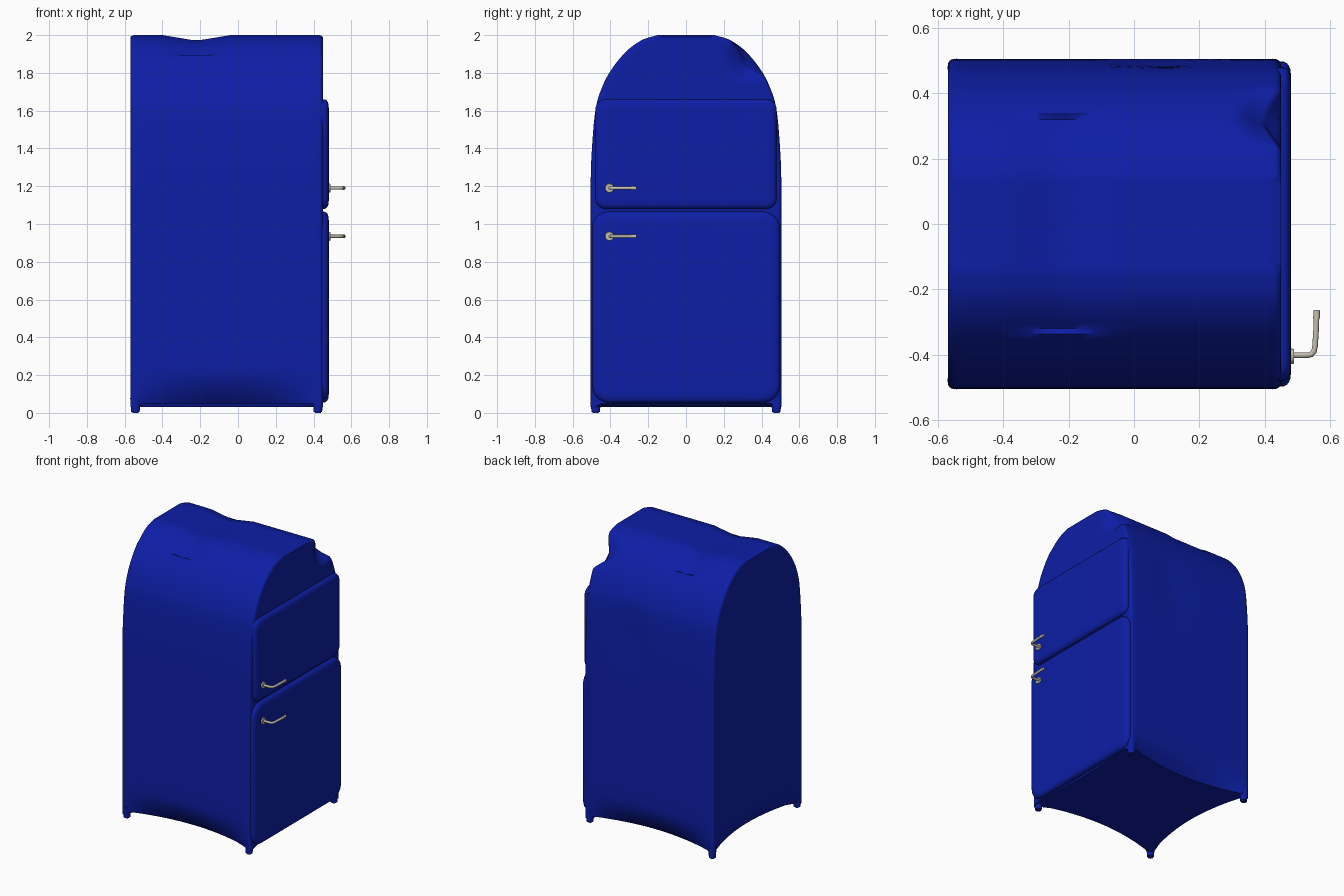
import bpy, bmesh, math
from mathutils import Vector, Matrix

if "Cube" in bpy.data.objects:
    bpy.data.objects.remove(bpy.data.objects["Cube"])

CX, HX = -0.06, 0.51          # body centre and half length along x


def material(name, rgb):
    m = bpy.data.materials.new(name)
    m.diffuse_color = (*rgb, 1)
    m.use_nodes = True
    m.node_tree.nodes["Principled BSDF"].inputs["Base Color"].default_value = m.diffuse_color
    return m


BLUE = material("blue_enamel", (0.004, 0.013, 0.38))
METAL = material("warm_metal", (0.55, 0.52, 0.42))


def add_object(name, bm, mat, angle=40):
    bmesh.ops.recalc_face_normals(bm, faces=bm.faces)
    me = bpy.data.meshes.new(name)
    bm.to_mesh(me)
    bm.free()
    ob = bpy.data.objects.new(name, me)
    bpy.context.collection.objects.link(ob)
    me.materials.append(mat)
    bpy.context.view_layer.objects.active = ob
    ob.select_set(True)
    bpy.ops.object.shade_smooth_by_angle(angle=math.radians(angle))
    ob.select_set(False)
    return ob


def loft(bm, rings):
    """Skin a list of closed vertex rings."""
    for a, b in zip(rings, rings[1:]):
        n = len(a)
        for i in range(n):
            bm.faces.new((a[i], a[(i + 1) % n], b[(i + 1) % n], b[i]))


def rounded_rect(hx, hy, r, steps=4, side=0):
    """Points (u, v, s, k): s is the position along side k, 0 on corners."""
    pts = []
    for k, (sx, sy) in enumerate(((1, 1), (-1, 1), (-1, -1), (1, -1))):
        for j in range(steps + 1):
            a = math.pi / 2 * (k + j / steps)
            pts.append((sx * (hx - r) + r * math.cos(a), sy * (hy - r) + r * math.sin(a), 0, k))
        u, v = pts[-1][:2]
        u2, v2 = ((-hx + r, hy), (-hx, -hy + r), (hx - r, -hy), (hx, hy - r))[k]
        for j in range(1, side + 1):
            s = j / (side + 1)
            pts.append((u + (u2 - u) * s, v + (v2 - v) * s, s, k))
    return pts


def smooth_profile(p, steps):
    """Catmull-Rom curve through the points."""
    p = [Vector(q) for q in p]
    p = [2 * p[0] - p[1]] + p + [2 * p[-1] - p[-2]]
    out = []
    for a, b, c, d in zip(p, p[1:], p[2:], p[3:]):
        for i in range(steps):
            t = i / steps
            out.append(0.5 * (2 * b + (c - a) * t + (2 * a - 5 * b + 4 * c - d) * t * t
                              + (3 * b - a - 3 * c + d) * t ** 3))
    return out + [p[-2]]


def dent(co):
    """Small knocks in the sheet metal."""
    if co.z > 1.9:                                      # crease across the roof
        co.z -= 0.03 * max(0, 1 - abs(co.x + 0.22) / 0.18)
    d = (co - Vector((0.45, 0.34, 1.89))).length        # crushed front corner
    f = max(0, 1 - d / 0.13)
    co += Vector((-0.06, -0.02, -0.06)) * f
    if co.y > 0.4:                                      # shallow side dent
        d = math.hypot(co.x - 0.1, (co.z - 1.4) * 0.7)
        co.y -= 0.015 * max(0, 1 - d / 0.2)


# Cabinet: stacked rounded rectangles following the arched outline
levels = [(0.505, 0.05 + 0.2 * (i / 8) ** 1.3, HX) for i in range(9)]
arch = smooth_profile([(0.505, 0.35), (0.505, 0.8), (0.505, 1.2), (0.498, 1.4), (0.48, 1.6),
                       (0.45, 1.71), (0.40, 1.81), (0.32, 1.91), (0.235, 1.973), (0.15, 2.0)], 5)
levels += [(w, z, HX) for w, z in arch]
levels += [(0.15 * (1 - i / 6), 2.0, HX - 0.15 * i / 6) for i in range(1, 7)]

bm = bmesh.new()
rings = []
for w, z, hx in levels:
    tuck = max(0, (0.25 - z) / 0.2) ** 2
    ring = []
    for x, y, s, k in rounded_rect(hx, w, min(0.02, w), 4, 24):
        zz = z
        if tuck:                                        # lower walls curve inward
            d = (0.09, 0.09, 0.09, 0.02)[k] * tuck * math.sin(math.pi * s) ** 0.8
            if k % 2:
                x -= math.copysign(d, x)
            else:
                y -= math.copysign(d, y)
        if s == 0 and z < 0.051:
            zz -= 0.02
        if z > 1.9:                                     # soften the roof ends
            zz -= 0.01 * max(0, (abs(x) - 0.49) / 0.02) ** 2
        co = Vector((CX + x, y, zz))
        dent(co)
        ring.append(bm.verts.new(co))
    rings.append(ring)
loft(bm, rings)
bm.faces.new(rings[0][::-1])
bmesh.ops.remove_doubles(bm, verts=bm.verts, dist=0.0005)
add_object("cabinet", bm, BLUE)

# Feet at the four corners
for x in (-0.543, 0.423):
    for y in (-0.478, 0.478):
        bm = bmesh.new()
        bmesh.ops.create_cone(bm, cap_ends=True, segments=20, radius1=0.022, radius2=0.028,
                              depth=0.08, matrix=Matrix.Translation((x, y, 0.04)))
        bmesh.ops.bevel(bm, geom=[e for e in bm.edges if all(v.co.z < 0.01 for v in e.verts)],
                        offset=0.006, segments=2, affect='EDGES')
        add_object("foot", bm, BLUE)


# Two pillowed doors
def door(name, hy, z0, z1, r):
    bm = bmesh.new()
    rings = []
    for inset, x in ((0, 0.44), (0, 0.458), (0.004, 0.467), (0.012, 0.474), (0.025, 0.479), (0.05, 0.481)):
        pts = rounded_rect(hy - inset, (z1 - z0) / 2 - inset, max(r - inset * 0.6, 0.01), 8)
        rings.append([bm.verts.new((x, u, (z0 + z1) / 2 + v)) for u, v, s, k in pts])
    loft(bm, rings)
    bm.faces.new(rings[-1])
    bm.faces.new(rings[0][::-1])
    add_object(name, bm, BLUE)


door("upper_door", 0.48, 1.08, 1.66, 0.055)
door("lower_door", 0.497, 0.055, 1.065, 0.09)


# Lever handles with a round base and a small end cap
def cylinder(name, centre, axis, r, depth):
    bm = bmesh.new()
    rot = Vector((0, 0, 1)).rotation_difference(Vector(axis)).to_matrix().to_4x4()
    bmesh.ops.create_cone(bm, cap_ends=True, segments=24, radius1=r, radius2=r * 0.9,
                          depth=depth, matrix=Matrix.Translation(centre) @ rot)
    add_object(name, bm, METAL)


for z in (1.19, 0.935):
    cylinder("handle_base", (0.483, -0.405, z), (1, 0, 0), 0.025, 0.012)
    cylinder("handle_tip", (0.559, -0.275, z), (0, 1, 0), 0.0105, 0.025)
    path = [(0.475, -0.402), (0.53, -0.402), (0.543, -0.399), (0.551, -0.39),
            (0.554, -0.375), (0.557, -0.33), (0.559, -0.28)]
    cu = bpy.data.curves.new("handle_lever", 'CURVE')
    cu.dimensions = '3D'
    cu.bevel_depth = 0.0085
    cu.bevel_resolution = 4
    cu.use_fill_caps = True
    sp = cu.splines.new('POLY')
    sp.points.add(len(path) - 1)
    for p, (x, y) in zip(sp.points, path):
        p.co = (x, y, z, 1)
    cu.materials.append(METAL)
    bpy.context.collection.objects.link(bpy.data.objects.new("handle_lever", cu))
